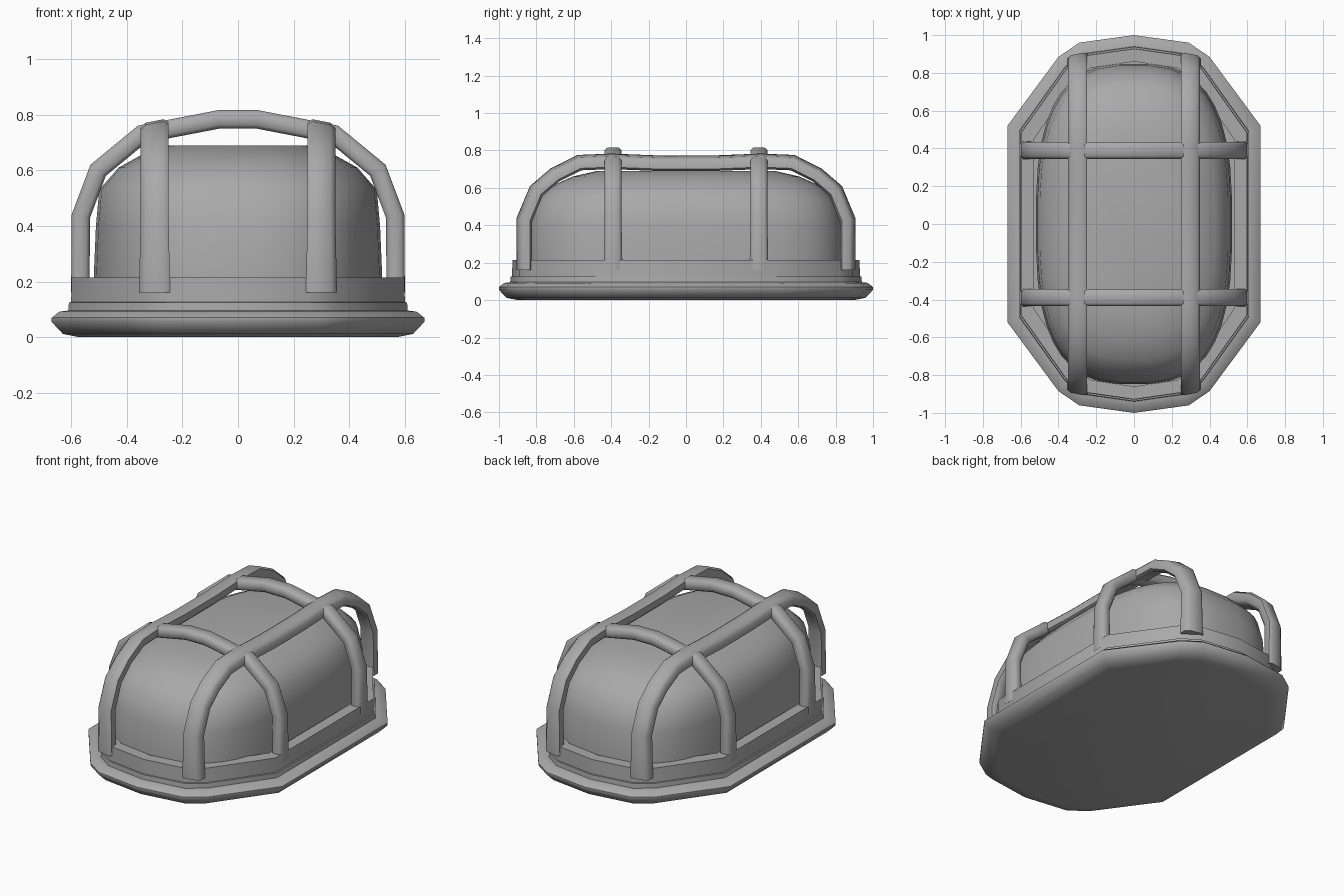
import bpy, bmesh, math
from mathutils import Vector

cube = bpy.data.objects.get("Cube")
if cube:
    bpy.data.objects.remove(cube)

grey = bpy.data.materials.new("cast grey")
grey.use_nodes = True
colour = (0.4, 0.4, 0.4, 1)
grey.diffuse_color = colour
grey.node_tree.nodes["Principled BSDF"].inputs["Base Color"].default_value = colour


def loft(name, rings, angle):
    """Skin closed rings of points and cap both ends."""
    bm = bmesh.new()
    rows = [[bm.verts.new(p) for p in ring] for ring in rings]
    n = len(rows[0])
    for a, b in zip(rows, rows[1:]):
        for i in range(n):
            j = (i + 1) % n
            bm.faces.new((a[i], a[j], b[j], b[i]))
    bm.faces.new(rows[0])
    bm.faces.new(rows[-1])
    bmesh.ops.recalc_face_normals(bm, faces=bm.faces)
    mesh = bpy.data.meshes.new(name)
    bm.to_mesh(mesh)
    bm.free()
    mesh.materials.append(grey)
    obj = bpy.data.objects.new(name, mesh)
    bpy.context.collection.objects.link(obj)
    bpy.ops.object.select_all(action="DESELECT")
    obj.select_set(True)
    bpy.context.view_layer.objects.active = obj
    bpy.ops.object.shade_smooth_by_angle(angle=math.radians(angle))
    return obj


# Base plate with rounded lip and raised collar
quarter = [(0.67, 0.52), (0.40, 0.885), (0.29, 0.96)]
half = quarter + [(0, 1)] + [(-x, y) for x, y in reversed(quarter)]
outline = half + [(-x, -y) for x, y in half]
levels = [(0.10, 0), (0.04, 0.012), (0, 0.055), (0, 0.07), (0.028, 0.092),
          (0.06, 0.096), (0.062, 0.125), (0.07, 0.126), (0.072, 0.215),
          (0.14, 0.215), (0.14, 0.15)]
loft("base_and_collar",
     [[(x * (1 - d / 0.67), y * (1 - d), z) for x, y in outline] for d, z in levels], 50)


# Diffuser dome
def oval(a, b, z, count=40, power=2 / 2.8):
    ring = []
    for i in range(count):
        t = math.tau * (i + 0.5) / count
        c, s = math.cos(t), math.sin(t)
        ring.append((math.copysign(a * abs(c) ** power, c),
                     math.copysign(b * abs(s) ** power, s), z))
    return ring


loft("diffuser_dome", [oval(*level) for level in (
    (0.52, 0.85, 0.12), (0.52, 0.85, 0.21), (0.512, 0.84, 0.40), (0.50, 0.80, 0.53),
    (0.43, 0.72, 0.61), (0.34, 0.61, 0.66), (0.25, 0.48, 0.69))], 45)


# Guard bars: a chamfered section swept along a half path mirrored at the middle
def guard_bar(name, path, offset, width, thick, lean, along_y):
    points = path + [(-u, z) for u, z in reversed(path)]
    points = [Vector(p) for p in points]
    w, t = width / 2, thick / 2
    cw, ct = w * 0.65, t * 0.6
    section = [(w, ct), (cw, t), (-cw, t), (-w, ct),
               (-w, -ct), (-cw, -t), (cw, -t), (w, -ct)]
    side = math.copysign(1, offset)
    rings = []
    for i, p in enumerate(points):
        before = (p - points[max(i - 1, 0)]).normalized()
        after = (points[min(i + 1, len(points) - 1)] - p).normalized()
        tangent = (before + after).normalized()
        normal = Vector((tangent.y, -tangent.x))
        if normal.dot(p - Vector((0, 0.3))) < 0:
            normal.negate()
        corner = tangent.dot(after) if 0 < i < len(points) - 1 else 1
        flare = 1.12 if i in (0, len(points) - 1) else 1
        ring = []
        for a, b in section:
            a *= flare
            q = p + normal * (b / corner - lean * a)
            v = offset + side * a
            ring.append((v, q.x, q.y) if along_y else (q.x, v, q.y))
        rings.append(ring)
    loft(name, rings, 55)


long_path = [(0.865, 0.16), (0.865, 0.43), (0.80, 0.585), (0.70, 0.67),
             (0.57, 0.735), (0.40, 0.742), (0.15, 0.732)]
cross_path = [(0.567, 0.16), (0.565, 0.435), (0.503, 0.60), (0.345, 0.73), (0.07, 0.783)]
for label, sign in (("left", 1), ("right", -1)):
    guard_bar(label + "_long_guard_bar", long_path, 0.30 * sign, 0.10, 0.07, 0.2, True)
for label, sign in (("back", 1), ("front", -1)):
    guard_bar(label + "_cross_guard_bar", cross_path, 0.39 * sign, 0.09, 0.066, 0, False)
